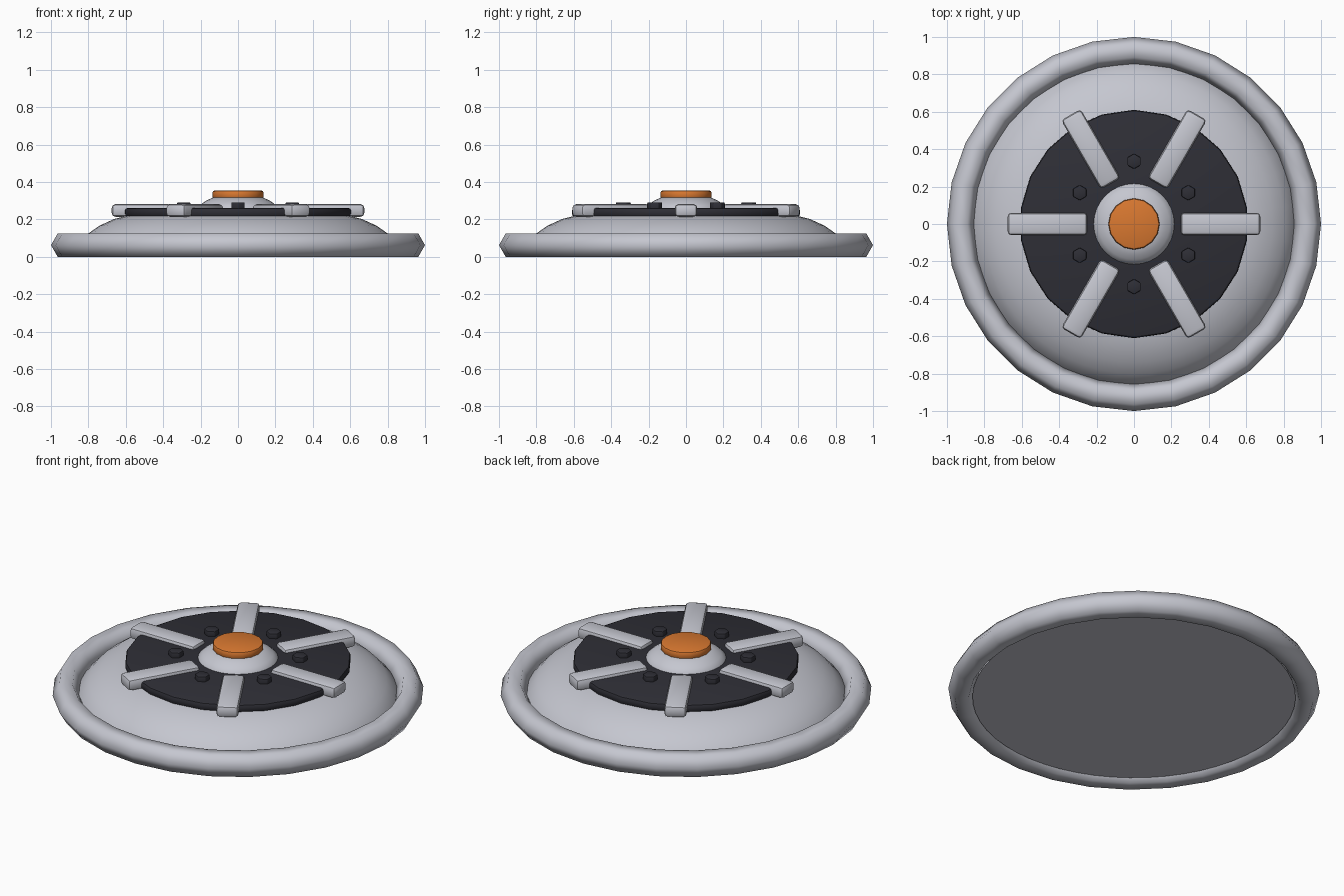
import bpy
import bmesh
from math import pi, cos, sin, radians

cube = bpy.data.objects.get("Cube")
if cube:
    bpy.data.objects.remove(cube, do_unlink=True)


def material(name, rgb):
    mat = bpy.data.materials.new(name)
    mat.use_nodes = True
    mat.diffuse_color = (*rgb, 1)
    mat.node_tree.nodes["Principled BSDF"].inputs["Base Color"].default_value = (*rgb, 1)
    return mat


silver = material("silver grey", (0.56, 0.57, 0.63))
dark = material("dark charcoal", (0.028, 0.028, 0.037))
orange = material("orange", (0.70, 0.19, 0.03))


def finish(obj, name, mat, bevel=0, segments=2, angle=40):
    obj.name = name
    obj.data.materials.clear()
    obj.data.materials.append(mat)
    bpy.ops.object.select_all(action="DESELECT")
    obj.select_set(True)
    bpy.context.view_layer.objects.active = obj
    if bevel:
        mod = obj.modifiers.new("soft edges", "BEVEL")
        mod.width = bevel
        mod.segments = segments
        mod.limit_method = "ANGLE"
        bpy.ops.object.modifier_apply(modifier=mod.name)
    bpy.ops.object.shade_smooth_by_angle(angle=radians(angle))
    return obj


def lathe(name, profile, sides, mat):
    """Revolve (radius, height) points, closing both ends with flat caps."""
    bm = bmesh.new()
    rings = [[bm.verts.new((r * cos(2 * pi * i / sides), r * sin(2 * pi * i / sides), z))
              for i in range(sides)] for r, z in profile]
    for low, high in zip(rings, rings[1:]):
        for i in range(sides):
            j = (i + 1) % sides
            bm.faces.new((low[i], low[j], high[j], high[i]))
    bm.faces.new(rings[0][::-1])
    bm.faces.new(rings[-1])
    mesh = bpy.data.meshes.new(name)
    bm.to_mesh(mesh)
    bm.free()
    obj = bpy.data.objects.new(name, mesh)
    bpy.context.collection.objects.link(obj)
    return finish(obj, name, mat)


def disc(name, sides, radius, bottom, top, mat, bevel, location=(0, 0)):
    bpy.ops.mesh.primitive_cylinder_add(
        vertices=sides, radius=radius, depth=top - bottom,
        location=(*location, (top + bottom) / 2))
    return finish(bpy.context.object, name, mat, bevel)


# Outer rim with a hexagonal section
bpy.ops.mesh.primitive_torus_add(
    major_segments=28, minor_segments=6, major_radius=0.928, minor_radius=0.072,
    location=(0, 0, 0.0625))
finish(bpy.context.object, "outer_rim", silver, angle=75)

# Shallow domed body, flat underneath
lathe("domed_body", [(0.87, 0.02), (0.86, 0.06), (0.80, 0.125), (0.74, 0.167),
                     (0.66, 0.203), (0.58, 0.223), (0.45, 0.235)], 56, silver)

# Dark plate, central hub and cap
disc("dark_plate", 22, 0.61, 0.215, 0.262, dark, 0.015)
lathe("hub", [(0.218, 0.25), (0.215, 0.265), (0.19, 0.287),
              (0.165, 0.303), (0.13, 0.318)], 32, silver)
disc("cap", 16, 0.137, 0.31, 0.355, orange, 0.012)

# Radial bars, with bolts between them
for k in range(6):
    a = k * pi / 3
    bpy.ops.mesh.primitive_cube_add(
        size=1, location=(0.4625 * cos(a), 0.4625 * sin(a), 0.248), rotation=(0, 0, a))
    bar = bpy.context.object
    bar.scale = (0.425, 0.12, 0.068)
    bpy.ops.object.transform_apply(location=False, rotation=False, scale=True)
    finish(bar, f"radial_bar_{k + 1}", silver, 0.02)

    b = a + pi / 6
    disc(f"bolt_{k + 1}", 6, 0.041, 0.25, 0.291, dark, 0.005,
         (0.335 * cos(b), 0.335 * sin(b)))
